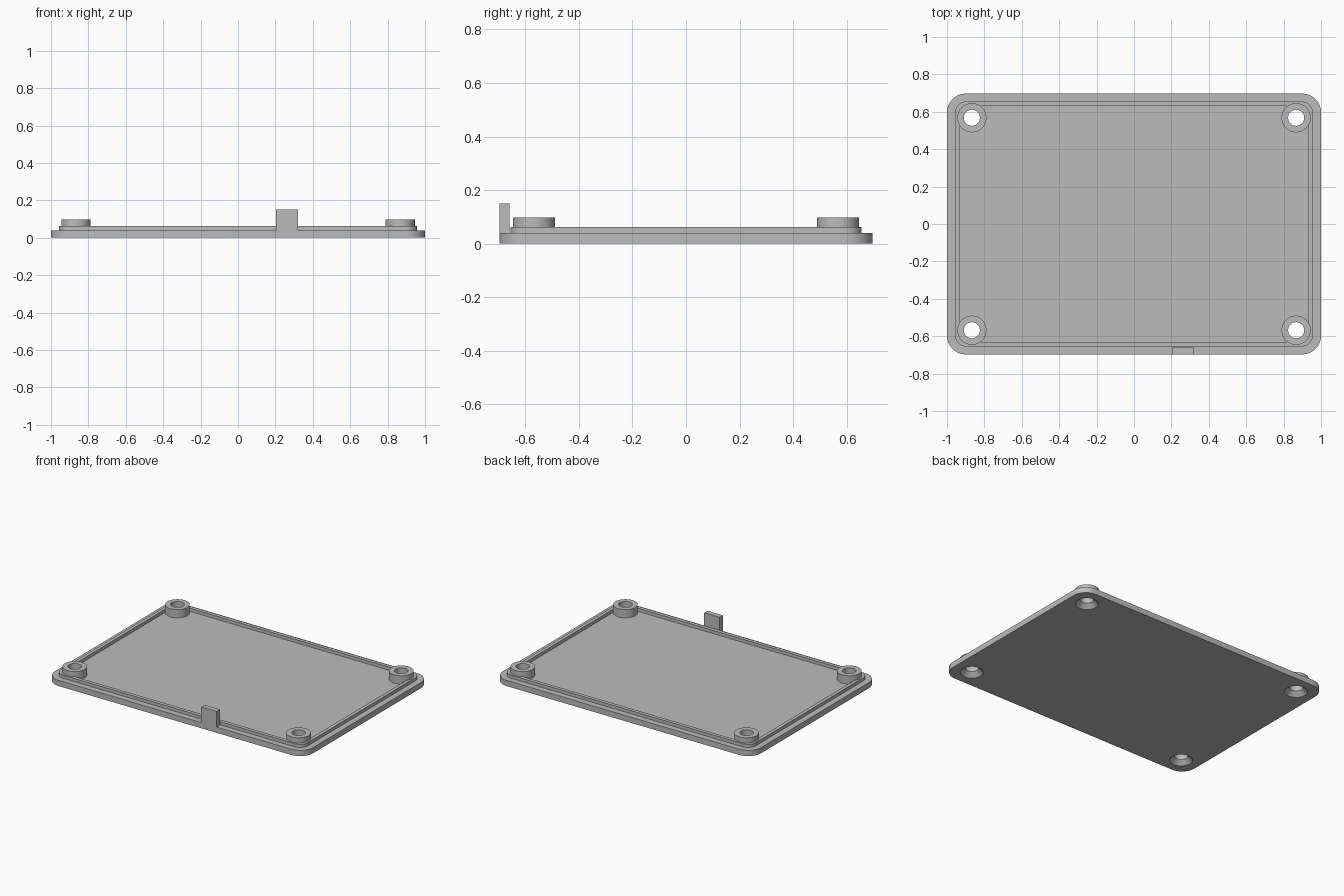
import bpy, bmesh, math

cube = bpy.data.objects.get("Cube")
if cube:
    bpy.data.objects.remove(cube, do_unlink=True)

# Main sizes
HALF_X, HALF_Y, PLATE_TOP = 1.0, 0.697, 0.04
RIM_TOP, BOSS_TOP, TAB_TOP = 0.062, 0.098, 0.15
BOSS_X, BOSS_Y = 0.867, 0.568
HOLE_R, BOSS_R, SINK_R, SINK_DEPTH = 0.043, 0.078, 0.073, 0.03

grey = bpy.data.materials.new("plain grey")
grey.use_nodes = True
colour = (0.5, 0.5, 0.5, 1)
grey.diffuse_color = colour
grey.node_tree.nodes["Principled BSDF"].inputs["Base Color"].default_value = colour


def finish(name, bm):
    bmesh.ops.recalc_face_normals(bm, faces=bm.faces)
    mesh = bpy.data.meshes.new(name)
    bm.to_mesh(mesh)
    bm.free()
    mesh.materials.append(grey)
    obj = bpy.data.objects.new(name, mesh)
    bpy.context.collection.objects.link(obj)
    return obj


def shade(obj):
    bpy.ops.object.select_all(action='DESELECT')
    obj.select_set(True)
    bpy.context.view_layer.objects.active = obj
    bpy.ops.object.shade_smooth_by_angle(angle=math.radians(30))


def rounded(hx, hy, r, steps=10):
    """Outline of a rounded rectangle."""
    pts = []
    for q, (sx, sy) in enumerate([(1, 1), (-1, 1), (-1, -1), (1, -1)]):
        for i in range(steps + 1):
            a = (q + i / steps) * math.pi / 2
            pts.append((sx * (hx - r) + r * math.cos(a), sy * (hy - r) + r * math.sin(a)))
    return pts


def circle(r, n=48):
    return [(r * math.cos(2 * math.pi * i / n), r * math.sin(2 * math.pi * i / n)) for i in range(n)]


def loft(bm, sections, closed=False, offset=(0, 0)):
    """Bridge (outline, z) sections; cap the ends or close into a ring."""
    loops = [[bm.verts.new((x + offset[0], y + offset[1], z)) for x, y in outline]
             for outline, z in sections]
    pairs = list(zip(loops, loops[1:]))
    if closed:
        pairs.append((loops[-1], loops[0]))
    else:
        bm.faces.new(loops[0])
        bm.faces.new(loops[-1])
    for a, b in pairs:
        for i in range(len(a)):
            j = (i + 1) % len(a)
            bm.faces.new((a[i], a[j], b[j], b[i]))


corners = {"front_right": (-1, -1), "front_left": (1, -1),
           "back_right": (-1, 1), "back_left": (1, 1)}

# Base plate with four countersunk screw holes
bm = bmesh.new()
outline = rounded(HALF_X, HALF_Y, 0.1)
loft(bm, [(outline, 0), (outline, PLATE_TOP)])
plate = finish("base_plate", bm)

bm = bmesh.new()
slope = (SINK_R - HOLE_R) / SINK_DEPTH
for sx, sy in corners.values():
    loft(bm, [(circle(SINK_R + 0.01 * slope), -0.01), (circle(HOLE_R), SINK_DEPTH),
              (circle(HOLE_R), 0.12)], offset=(sx * BOSS_X, sy * BOSS_Y))
cutter = finish("screw_hole_cutter", bm)
cutter.hide_render = True

cut = plate.modifiers.new("screw_holes", 'BOOLEAN')
cut.operation = 'DIFFERENCE'
cut.solver = 'EXACT'
cut.object = cutter
bpy.context.view_layer.objects.active = plate
bpy.ops.object.modifier_apply(modifier=cut.name)
bpy.data.objects.remove(cutter, do_unlink=True)
shade(plate)

# Raised locating rim
bm = bmesh.new()
outer, inner = rounded(0.957, 0.655, 0.06), rounded(0.933, 0.63, 0.036)
loft(bm, [(outer, PLATE_TOP), (outer, RIM_TOP), (inner, RIM_TOP), (inner, PLATE_TOP)], closed=True)
shade(finish("locating_rim", bm))

# Screw bosses
for place, (sx, sy) in corners.items():
    bm = bmesh.new()
    outer, inner = circle(BOSS_R), circle(HOLE_R)
    loft(bm, [(outer, PLATE_TOP), (outer, BOSS_TOP), (inner, BOSS_TOP), (inner, PLATE_TOP)],
         closed=True, offset=(sx * BOSS_X, sy * BOSS_Y))
    shade(finish("screw_boss_" + place, bm))

# Upright tab on the front edge
bm = bmesh.new()
x0, x1, y0, y1 = 0.203, 0.321, -HALF_Y, -0.66
foot = [(x0, y0), (x1, y0), (x1, y1), (x0, y1)]
loft(bm, [(foot, PLATE_TOP), (foot, TAB_TOP)])
finish("front_tab", bm)
